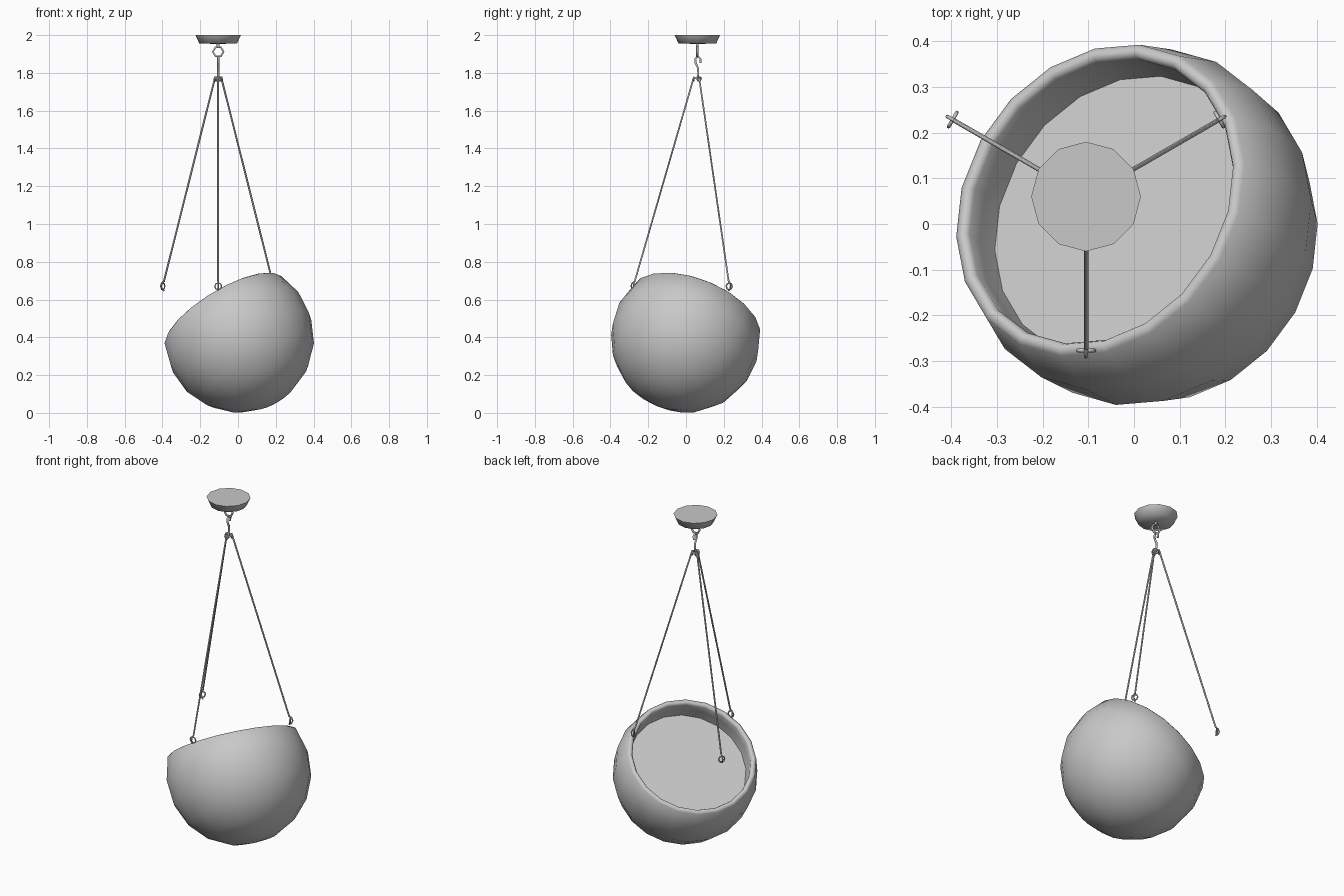
import bpy, bmesh
from math import sin, cos, pi, radians
from mathutils import Vector, Matrix

if "Cube" in bpy.data.objects:
    bpy.data.objects.remove(bpy.data.objects["Cube"], do_unlink=True)

GREY = (0.58, 0.58, 0.58, 1)
grey = bpy.data.materials.new("light_grey")
grey.use_nodes = True
grey.diffuse_color = GREY
grey.node_tree.nodes["Principled BSDF"].inputs["Base Color"].default_value = GREY


def select_only(ob):
    bpy.ops.object.select_all(action='DESELECT')
    ob.select_set(True)
    bpy.context.view_layer.objects.active = ob


def lathe(name, profile, sides, matrix):
    """Revolve (radius, height) points around the local z axis."""
    bm = bmesh.new()
    verts = [bm.verts.new((r, 0, z)) for r, z in profile]
    edges = [bm.edges.new(pair) for pair in zip(verts, verts[1:])]
    bmesh.ops.spin(bm, geom=verts + edges, cent=(0, 0, 0), axis=(0, 0, 1),
                   angle=2 * pi, steps=sides)
    bmesh.ops.remove_doubles(bm, verts=bm.verts, dist=0.0005)
    bmesh.ops.recalc_face_normals(bm, faces=bm.faces)
    me = bpy.data.meshes.new(name)
    bm.to_mesh(me)
    bm.free()
    ob = bpy.data.objects.new(name, me)
    ob.matrix_world = matrix
    me.materials.append(grey)
    bpy.context.collection.objects.link(ob)
    select_only(ob)
    bpy.ops.object.shade_smooth_by_angle(angle=radians(80))


def tube(name, points, radius, closed=False):
    """Thin round bar along a path of points."""
    cu = bpy.data.curves.new(name, 'CURVE')
    cu.dimensions = '3D'
    cu.bevel_depth = radius
    cu.bevel_resolution = 1
    cu.use_fill_caps = True
    spline = cu.splines.new('POLY')
    spline.points.add(len(points) - 1)
    for p, co in zip(spline.points, points):
        p.co = (*co, 1)
    spline.use_cyclic_u = closed
    ob = bpy.data.objects.new(name, cu)
    cu.materials.append(grey)
    bpy.context.collection.objects.link(ob)
    select_only(ob)
    bpy.ops.object.convert(target='MESH')


def ring(name, centre, a, b, size, radius, sides=8):
    """Closed eye lying in the plane of directions a and b."""
    pts = [centre + size * (a * cos(2 * pi * i / sides) + b * sin(2 * pi * i / sides))
           for i in range(sides)]
    tube(name, pts, radius, True)


X, Y, Z = Vector((1, 0, 0)), Vector((0, 1, 0)), Vector((0, 0, 1))

# Tilted bowl: spherical shell with a narrow lip
tilt = Vector((-0.49, 0.33, 0.807)).normalized()
bowl_frame = (Matrix.Translation((0.006, -0.002, 0.397))
              @ tilt.to_track_quat('Z', 'Y').to_matrix().to_4x4()
              @ Matrix.Rotation(radians(6), 4, 'Z'))
R = 0.397
angles = [radians(-90 + 19.05 * i) for i in range(7)]
profile = [(R * cos(t), R * sin(t)) for t in angles]
profile += [(0.350, 0.172), (0.338, 0.170), (0.331, 0.158),
            (0.333, 0.11), (0.327, 0.045)]
lathe("bowl", profile, 20, bowl_frame)

# Filling disc inside the bowl
lathe("bowl_filling", [(0, 0.052), (0.328, 0.052)], 20, bowl_frame)

# Ceiling mount
hub = Vector((-0.105, 0.06, 0))
lathe("ceiling_mount", [(0, 1.953), (0.1, 1.956), (0.12, 2.0), (0, 2.0)], 12,
      Matrix.Translation(hub))

# Eye under the mount and the hook hanging in it
tube("mount_stem", [hub + Z * 1.96, hub + Z * 1.938], 0.008)
ring("mount_eye", hub + Z * 1.912, X, Z, 0.028, 0.006, 6)
hook = [(0.016, 1.852), (0.017, 1.873), (0.002, 1.888), (-0.011, 1.875),
        (-0.009, 1.852), (0.004, 1.825), (0.005, 1.795), (0.0, 1.772)]
tube("main_hook", [hub + Y * y + Z * z for y, z in hook], 0.006)
ring("cable_ring", hub + Z * 1.772, X, Y, 0.018, 0.006)

# Three cables, each with an eye and a small end hook
for i, deg in enumerate((30, 150, 270)):
    out = Vector((cos(radians(deg)), sin(radians(deg)), 0))
    side = Z.cross(out)
    at = lambda r, z: hub + out * r + Z * z
    tube(f"cable_{i + 1}", [at(0.02, 1.772), at(0.332, 0.695)], 0.005)
    ring(f"cable_top_eye_{i + 1}", at(0.018, 1.768), side, Z, 0.012, 0.004, 6)
    ring(f"cable_eye_{i + 1}", at(0.337, 0.67), side, Z, 0.018, 0.004)
    end = [(0.332, 0.697), (0.345, 0.688), (0.351, 0.672), (0.345, 0.654), (0.330, 0.647)]
    tube(f"cable_hook_{i + 1}", [at(r, z) for r, z in end], 0.004)
